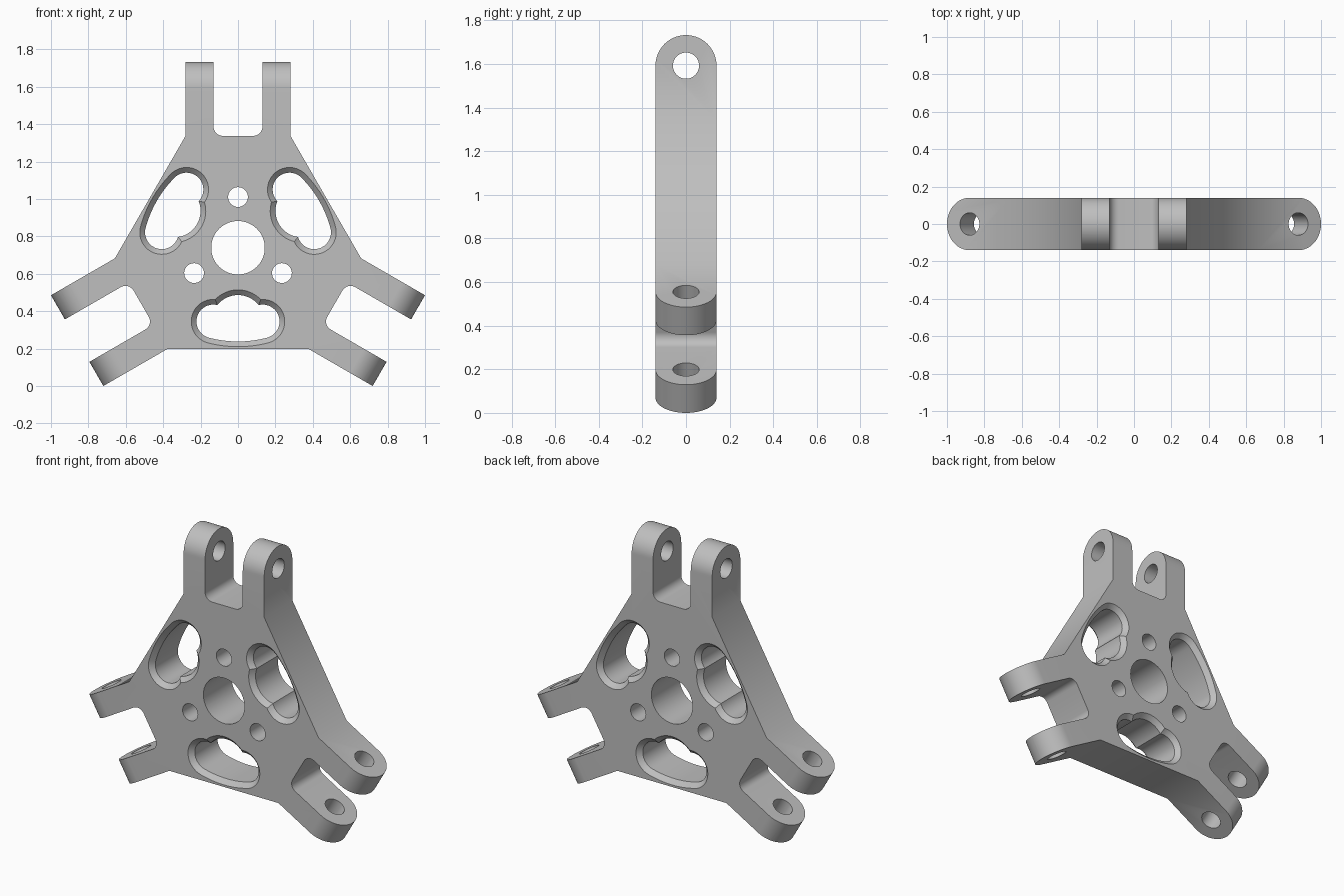
import bpy
import bmesh
from math import pi, cos, sin, atan2, acos, sqrt
from mathutils import Matrix, Vector

HUB_Z = 0.739        # height of the hub centre
REACH = 0.993        # hub centre to prong tip
HALF = 0.14          # half thickness of the plate
ARM, GAP = 0.28, 0.131   # outer and inner half width of a fork
PIN = REACH - HALF   # pin hole distance from the hub

if "Cube" in bpy.data.objects:
    bpy.data.objects.remove(bpy.data.objects["Cube"])


def arc(cx, cz, r, a0, a1, n):
    return [(cx + r * cos(a0 + (a1 - a0) * i / n),
             cz + r * sin(a0 + (a1 - a0) * i / n)) for i in range(n + 1)]


def circle(cx, cz, r, n=48):
    return arc(cx, cz, r, 0, 2 * pi, n)[:-1]


def loft(bm, loops, matrix):
    """Join a row of equal loops into a closed solid."""
    rings = [[bm.verts.new(matrix @ Vector(p)) for p in loop] for loop in loops]
    n = len(rings[0])
    for a, b in zip(rings, rings[1:]):
        for i in range(n):
            j = (i + 1) % n
            bm.faces.new((a[i], a[j], b[j], b[i]))
    bm.faces.new(rings[0])
    bm.faces.new(rings[-1])


def through(bm, outline, depth, matrix):
    """Extrude an x-z outline along the depth."""
    loft(bm, [[(x, y, z) for x, z in outline] for y in (-depth, depth)], matrix)


def sideways(bm, outline, width, matrix):
    """Extrude a y-z outline along the width."""
    loft(bm, [[(x, y, z) for y, z in outline] for x in (-width, width)], matrix)


def make_object(name, bm):
    bmesh.ops.recalc_face_normals(bm, faces=bm.faces)
    mesh = bpy.data.meshes.new(name)
    bm.to_mesh(mesh)
    bm.free()
    obj = bpy.data.objects.new(name, mesh)
    bpy.context.collection.objects.link(obj)
    return obj


def pocket_outline(off):
    """Three-lobed window below the hub, grown outward by off."""
    lobe_x, lobe_z, lobe_r = 0.132, -0.394, 0.09 + off
    mid_z, mid_r = -0.394, 0.141 + off
    big_z, big_r = 0.109, 0.61 + off
    # angles where the lobes meet the middle arc and the shallow base arc
    x = (mid_r ** 2 - lobe_r ** 2 + lobe_x ** 2) / (2 * lobe_x)
    mid_a = acos(x / mid_r)
    lobe_a = atan2(sqrt(mid_r ** 2 - x ** 2), x - lobe_x)
    base_a = atan2(lobe_z - big_z, lobe_x)
    right = arc(lobe_x, lobe_z, lobe_r, base_a, lobe_a, 26)
    top = arc(0, mid_z, mid_r, mid_a, pi - mid_a, 16)
    left = [(-px, pz) for px, pz in reversed(right)]
    base = arc(0, big_z, big_r, -pi - base_a, base_a, 16)
    return right + top[1:-1] + left + base[1:-1]


hub = Matrix.Translation((0, 0, HUB_Z))
turns = [hub @ Matrix.Rotation(-2 * pi * k / 3, 4, 'Y') for k in range(3)]

# Plate with three forks
floor, fillet = 0.598, 0.05
half_fork = [(ARM, 0.599), (ARM, REACH), (GAP, REACH)]
half_fork += arc(GAP - fillet, floor + fillet, fillet, 0, -pi / 2, 8)
fork = half_fork + [(-x, z) for x, z in reversed(half_fork)]
outline = []
for k in range(3):
    c, s = cos(2 * pi * k / 3), sin(2 * pi * k / 3)
    outline += [(x * c - z * s, x * s + z * c) for x, z in fork]
bm = bmesh.new()
through(bm, outline, HALF, hub)
bracket = make_object("three_fork_bracket", bm)

# Cutters: hub bore, bolt holes, pockets, pin holes and rounded prong ends
bm = bmesh.new()
through(bm, circle(0, 0, 0.143, 64), 0.3, hub)
tip = [(0.3, PIN)] + arc(0, PIN, HALF, 0, pi, 32) + [(-0.3, PIN), (-0.3, 1.2), (0.3, 1.2)]
chamfer = 0.028
steps = [(-HALF - 0.01, chamfer + 0.01), (chamfer - HALF, 0),
         (HALF - chamfer, 0), (HALF + 0.01, chamfer + 0.01)]
for turn in turns:
    through(bm, circle(0, 0.271, 0.053, 32), 0.3, turn)
    loft(bm, [[(x, y, z) for x, z in pocket_outline(off)] for y, off in steps], turn)
    sideways(bm, circle(0, PIN, 0.06, 32), 0.35, turn)
    sideways(bm, tip, 0.36, turn)
cutter = make_object("hole_cutter", bm)
cutter.hide_render = True

cut = bracket.modifiers.new("holes", 'BOOLEAN')
cut.operation = 'DIFFERENCE'
cut.solver = 'EXACT'
cut.object = cutter
bpy.ops.object.select_all(action='DESELECT')
bpy.context.view_layer.objects.active = bracket
bracket.select_set(True)
bpy.ops.object.modifier_apply(modifier=cut.name)
bpy.data.objects.remove(cutter)

# Plain grey metal
grey = bpy.data.materials.new("light_grey")
grey.use_nodes = True
colour = (0.52, 0.52, 0.52, 1)
grey.diffuse_color = colour
grey.node_tree.nodes["Principled BSDF"].inputs["Base Color"].default_value = colour
bracket.data.materials.clear()
bracket.data.materials.append(grey)
bpy.ops.object.shade_smooth_by_angle(angle=pi / 6)
